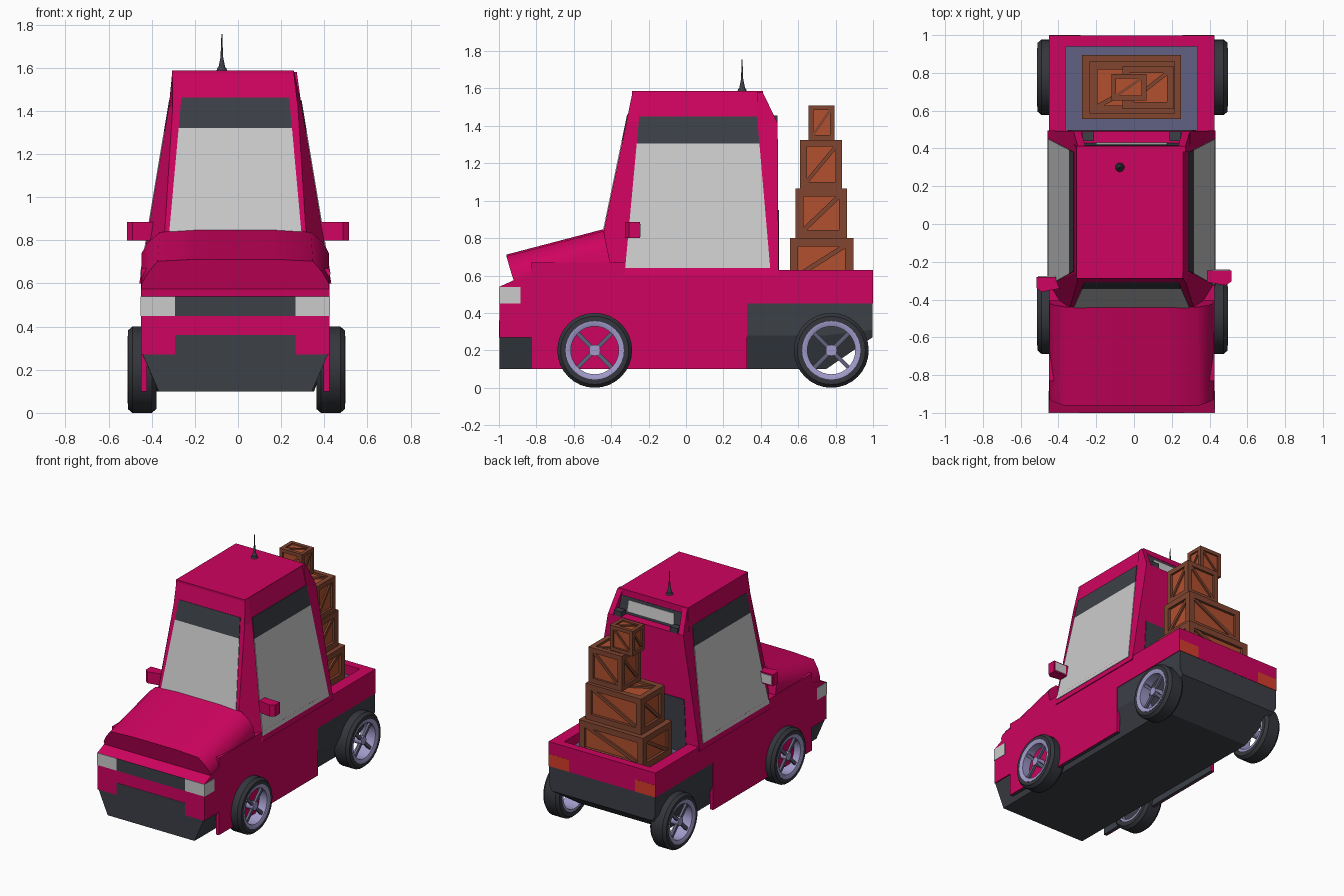
import bpy, bmesh, math
from mathutils import Matrix, Vector

if "Cube" in bpy.data.objects:
    bpy.data.objects.remove(bpy.data.objects["Cube"])

C = -0.0125  # body centre line


def mat(name, r, g, b):
    m = bpy.data.materials.new(name)
    m.diffuse_color = (r, g, b, 1)
    m.use_nodes = True
    m.node_tree.nodes["Principled BSDF"].inputs["Base Color"].default_value = m.diffuse_color
    return m


PINK = mat("paint", 0.62, 0.001, 0.115)
DARK = mat("dark_plastic", 0.045, 0.05, 0.062)
TYRE = mat("rubber", 0.035, 0.037, 0.045)
GLASS = mat("glass", 0.52, 0.52, 0.52)
RIM = mat("rim", 0.36, 0.33, 0.6)
SPOKE = mat("spoke", 0.12, 0.12, 0.2)
FLOOR = mat("bed_floor", 0.12, 0.12, 0.23)
RED = mat("tail_light", 0.68, 0.045, 0.025)
WOOD = mat("crate_frame", 0.22, 0.06, 0.03)
PANEL = mat("crate_panel", 0.44, 0.08, 0.028)


def finish(name, bm, m, smooth=None):
    bmesh.ops.recalc_face_normals(bm, faces=bm.faces)
    me = bpy.data.meshes.new(name)
    bm.to_mesh(me)
    bm.free()
    me.materials.append(m)
    o = bpy.data.objects.new(name, me)
    bpy.context.collection.objects.link(o)
    if smooth:
        bpy.ops.object.select_all(action='DESELECT')
        o.select_set(True)
        bpy.context.view_layer.objects.active = o
        bpy.ops.object.shade_smooth_by_angle(angle=math.radians(smooth))
    return o


def loft(name, rings, m, loop=False, smooth=None):
    """Skin equal-length closed rings; cap the ends or close into a loop."""
    bm = bmesh.new()
    vs = [[bm.verts.new(p) for p in r] for r in rings]
    n = len(rings[0])
    for i in range(len(vs) if loop else len(vs) - 1):
        a, b = vs[i], vs[(i + 1) % len(vs)]
        for j in range(n):
            k = (j + 1) % n
            bm.faces.new((a[j], a[k], b[k], b[j]))
    if not loop:
        bm.faces.new(vs[0])
        bm.faces.new(vs[-1])
    return finish(name, bm, m, smooth)


def boxes(name, parts, m):
    """Boxes given as (centre, size) or (centre, size, rotation)."""
    bm = bmesh.new()
    for p in parts:
        rot = p[2] if len(p) > 2 else Matrix.Identity(4)
        bmesh.ops.create_cube(bm, size=1, matrix=Matrix.Translation(p[0]) @ rot @ Matrix.Diagonal((*p[1], 1)))
    return finish(name, bm, m)


def span(name, x, y, z, m):
    return boxes(name, [([(a + b) / 2 for a, b in (x, y, z)], [abs(b - a) for a, b in (x, y, z)])], m)


def plate(name, pts, m, t=0.004):
    pts = [Vector(p) for p in pts]
    n = (pts[1] - pts[0]).cross(pts[2] - pts[0]).normalized() * t
    return loft(name, [[p - n for p in pts], [p + n for p in pts]], m)


def mirrored(half, c=C):
    """Half outline (x, y, z), x > 0, completed across the centre line."""
    return [(c + x, y, z) for x, y, z in half] + [(c - x, y, z) for x, y, z in reversed(half)]


# Undercarriage, chamfered along the sides and sloping up at the tail
loft("undercarriage", [mirrored([(a, y, b), (0.433, y, c), (0.433, y, 0.46)])
     for y, a, b, c in ((-0.997, 0.355, 0.1, 0.28), (0.75, 0.365, 0.1, 0.28), (0.997, 0.41, 0.27, 0.31))], DARK)

# Front body and thin side skirts
side = [(-0.998, 0.27), (-0.998, 0.54), (-0.92, 0.575), (-0.83, 0.6), (-0.83, 0.67), (0.325, 0.67), (0.325, 0.27), (-0.83, 0.27)]
loft("front_body", [[(C + s * 0.4375, y, z) for y, z in side] for s in (-1, 1)], PINK)
for s in (-1, 1):
    span("side_skirt", (C + s * 0.412, C + s * 0.4375), (-0.83, 0.325), (0.1, 0.3), PINK)
    span("skirt_lining", (C + s * 0.409, C + s * 0.43), (-0.825, 0.32), (0.099, 0.3), DARK)
    span("headlight", (C + s * 0.28, C + s * 0.44), (-1, -0.885), (0.45, 0.54), GLASS)
    span("tail_light", (C + s * 0.27, C + s * 0.437), (0.98, 1), (0.45, 0.54), RED)
    span("bed_side", (C + s * 0.35, C + s * 0.4375), (0.32, 0.999), (0.45, 0.63), PINK)
span("grille", (C - 0.28, C + 0.28), (-1, -0.97), (0.45, 0.54), DARK)
span("bumper_centre", (C - 0.28, C + 0.28), (-1, -0.97), (0.27, 0.36), DARK)

# Load bed
span("tailgate", (C - 0.36, C + 0.36), (0.94, 0.999), (0.45, 0.63), PINK)
span("bed_floor", (C - 0.355, C + 0.355), (0.33, 0.95), (0.46, 0.56), FLOOR)

# Rounded hood
loft("hood", [
    mirrored([(0.434, -0.92, 0.57), (0.434, -0.93, 0.6), (0.405, -0.945, 0.65), (0.36, -0.96, 0.703), (0.18, -0.96, 0.712)]),
    mirrored([(0.434, -0.39, 0.6), (0.434, -0.42, 0.74), (0.41, -0.43, 0.785), (0.35, -0.44, 0.838), (0.18, -0.44, 0.848)])],
    PINK, smooth=50)

# Cabin: tapered shell, stepped in above the rear ledge
loft("cabin", [mirrored([(a, ya, z), (b, yb, z), (b, yc, z)], c) for z, a, ya, b, yb, yc, c in (
    (0.6, 0.343, -0.49, 0.445, -0.324, 0.495, C),
    (1.418, 0.29, -0.319, 0.308, -0.262, 0.49, C),
    (1.42, 0.29, -0.319, 0.308, -0.262, 0.425, C),
    (1.585, 0.28, -0.285, 0.282, -0.25, 0.405, C - 0.01))], PINK)
span("roof", (-0.305, 0.258), (-0.288, 0.412), (1.55, 1.587), PINK)
# Sloping corner posts beside the rear window
for s in (-1, 1):
    loft("rear_post", [[(C + s * (x + d), y, z) for x, y, z in
         ((0.308, 0.38, 1.415), (0.308, 0.49, 1.415), (0.285, 0.41, 1.58), (0.285, 0.38, 1.58))] for d in (0, -0.04)], PINK)


def side_x(z):
    return 0.445 - 0.167 * (z - 0.6) / 1.0


def front_y(z):
    return -0.49 + 0.205 * (z - 0.6) / 0.985


# Side windows and windscreen, each with a dark sun strip
def side_edge(s, z):
    t = (z - 0.64) / 0.81
    return [(C + s * side_x(z), y, z) for y in (-0.325 + 0.075 * t, 0.45 - 0.07 * t)]


def front_edge(z):
    w = 0.305 - 0.055 * (z - 0.85) / 0.61
    return [(C + s * w, front_y(z), z) for s in (-1, 1)]


for s in (-1, 1):
    for nm, z0, z1, m in (("side_window", 0.64, 1.305, GLASS), ("side_sun_strip", 1.305, 1.45, DARK)):
        plate(nm, side_edge(s, z0) + side_edge(s, z1)[::-1], m)
for nm, z0, z1, m in (("windscreen", 0.83, 1.32, GLASS), ("front_sun_strip", 1.32, 1.46, DARK)):
    plate(nm, front_edge(z0) + front_edge(z1)[::-1], m)

# Recessed rear window, its pink sill and hinges, and the lower rear wall lining
plate("rear_window_frame", [(C + x, 0.425 - (z - 1.42) * 0.12, z) for x, z in ((-0.26, 1.42), (0.26, 1.42), (0.25, 1.54), (-0.25, 1.54))], DARK)
plate("rear_window", [(C + x, 0.425 - (z - 1.42) * 0.12, z) for x, z in ((-0.19, 1.44), (0.19, 1.44), (0.185, 1.52), (-0.185, 1.52))], GLASS, 0.008)
boxes("rear_window_hinges", [((C + s * 0.23, 0.465, 1.435), (0.06, 0.05, 0.04)) for s in (-1, 1)], DARK)
plate("rear_wall_lining", [(C + x, 0.494, z) for x, z in ((-0.34, 0.56), (0.34, 0.56), (0.32, 0.95), (-0.32, 0.95))], DARK)

# Door mirrors
for x0, x1, y in ((-0.515, -0.385, -0.32), (0.515, 0.37, -0.285)):
    tip = x0 + (x1 - x0) * 0.2
    loft("door_mirror", [[(x0, y - 0.02, z), (tip, y - 0.04, z), (x1, y - 0.02, z), (x1, y + 0.04, z), (x0, y + 0.04, z)]
         for z in (0.8, 0.885)], PINK)
    span("mirror_glass", (x0 * 0.985, x0 * 0.8), (y + 0.03, y + 0.044), (0.81, 0.875), GLASS)

# Aerial
bm = bmesh.new()
for r1, r2, z0, z1 in ((0.025, 0.02, 1.585, 1.6), (0.016, 0.006, 1.6, 1.65), (0.006, 0.002, 1.65, 1.755)):
    bmesh.ops.create_cone(bm, cap_ends=True, segments=12, radius1=r1, radius2=r2, depth=z1 - z0,
                          matrix=Matrix.Translation((-0.075, 0.3, (z0 + z1) / 2)))
finish("aerial", bm, DARK)


# Wheels: tyre, open rim, four diagonal spokes and a hub
def lathe(name, c, s, prof, m):
    rings = []
    for i in range(32):
        a = math.tau * i / 32
        rings.append([(c[0] + s * x, c[1] + r * math.cos(a), c[2] + r * math.sin(a)) for x, r in prof])
    return loft(name, rings, m, loop=True, smooth=35)


for s in (-1, 1):
    for y in (-0.488, 0.777):
        c = (-0.0075 + s * 0.437, y, 0.2)
        lathe("tyre", c, s, [(-0.066, 0.15), (-0.066, 0.182), (-0.045, 0.2), (0.045, 0.2), (0.066, 0.182), (0.066, 0.15)], TYRE)
        lathe("rim", c, s, [(-0.064, 0.133), (-0.064, 0.156), (0.068, 0.156), (0.068, 0.148), (0.06, 0.128)], RIM)
        boxes("spokes", [((c[0] + s * 0.04, y, 0.2), (0.018, 0.27, 0.022), Matrix.Rotation(math.radians(a), 4, 'X'))
                         for a in (45, -45)], SPOKE)
        bm = bmesh.new()
        bmesh.ops.create_cone(bm, cap_ends=True, segments=16, radius1=0.03, radius2=0.03, depth=0.11,
                              matrix=Matrix.Translation(c) @ Matrix.Rotation(math.pi / 2, 4, 'Y'))
        finish("hub", bm, RIM, 35)


# Stacked wooden crates: recessed panels, edge beams and diagonal braces
def crate(x, y, z, w):
    c = Vector([(a + b) / 2 for a, b in (x, y, z)])
    size = Vector([b - a for a, b in (x, y, z)])
    boxes("crate_panels", [(c, size - Vector((w, w, w)) * 0.9)], PANEL)
    parts = []
    for a in range(3):
        u, v = (a + 1) % 3, (a + 2) % 3
        for su in (-1, 1):
            for sv in (-1, 1):
                p, d = c.copy(), Vector((w, w, w))
                p[u] += su * (size[u] - w) / 2
                p[v] += sv * (size[v] - w) / 2
                d[a] = size[a]
                parts.append((p, d))
        diag, nrm = Vector(), Vector()
        diag[u], diag[v], nrm[a] = size[u] - 1.5 * w, size[v] - 1.5 * w, 1
        length = diag.length
        diag.normalize()
        rot = Matrix((diag, nrm.cross(diag), nrm)).transposed().to_4x4()
        for s in (-1, 1):
            parts.append((c + nrm * s * (size[a] / 2 - w * 0.4), (length, w * 0.55, w * 0.5), rot))
    boxes("crate_frame", parts, WOOD)


for dims in (((-0.275, 0.25), (0.555, 0.895), (0.56, 0.8), 0.045), ((-0.235, 0.218), (0.585, 0.86), (0.8, 1.065), 0.043),
             ((-0.06, 0.212), (0.61, 0.835), (1.065, 1.325), 0.036), ((-0.12, 0.066), (0.655, 0.795), (1.325, 1.51), 0.026)):
    crate(*dims)
